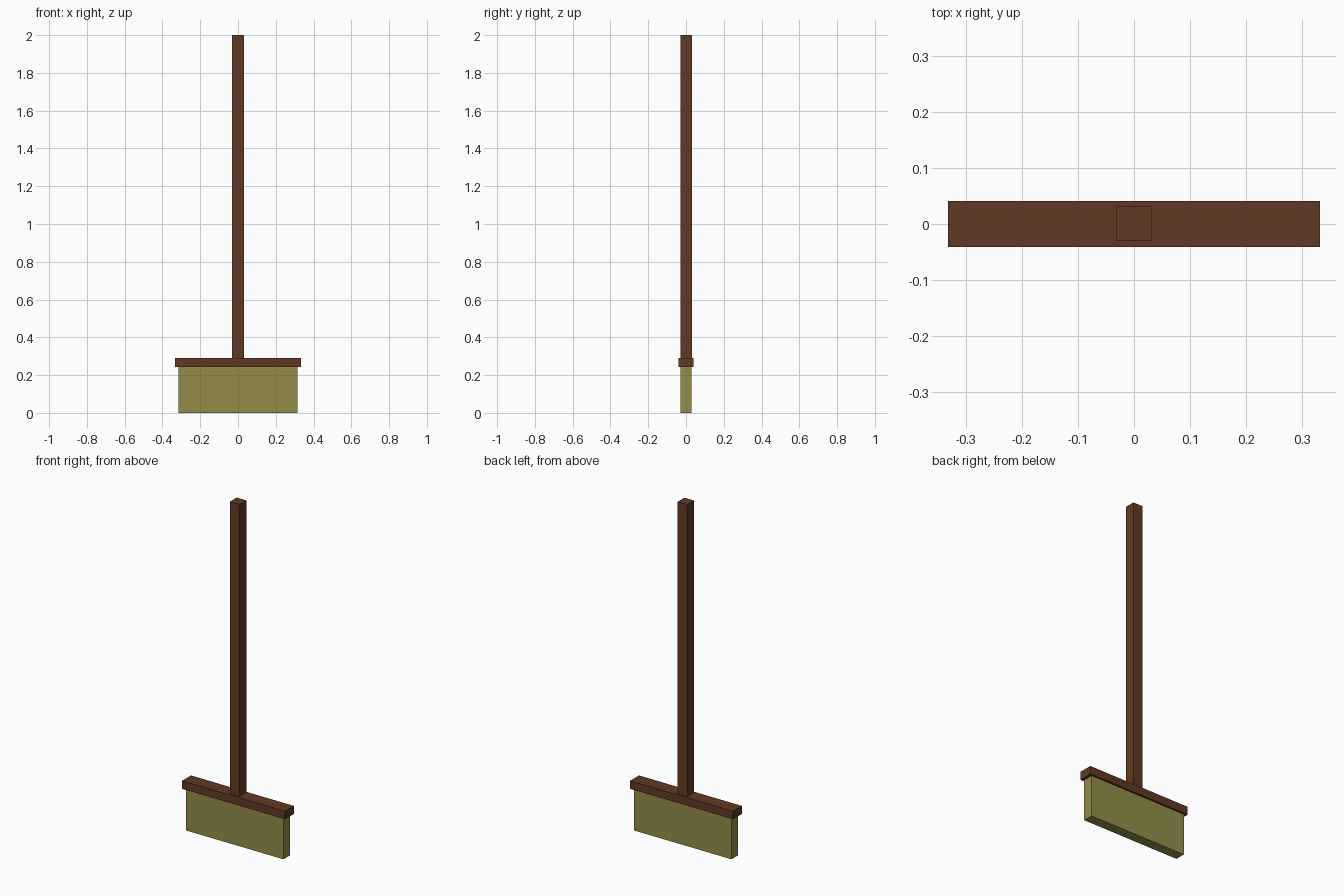
import bpy

if "Cube" in bpy.data.objects:
    bpy.data.objects.remove(bpy.data.objects["Cube"])


def material(name, rgb):
    m = bpy.data.materials.new(name)
    m.diffuse_color = (*rgb, 1.0)
    m.use_nodes = True
    m.node_tree.nodes["Principled BSDF"].inputs["Base Color"].default_value = m.diffuse_color
    return m


def box(name, lo, hi, mat):
    """Axis-aligned box between two corners."""
    size = [h - l for l, h in zip(lo, hi)]
    bpy.ops.mesh.primitive_cube_add(size=1, location=[(l + h) / 2 for l, h in zip(lo, hi)])
    ob = bpy.context.object
    ob.name = name
    ob.scale = size
    bpy.ops.object.transform_apply(location=False, rotation=False, scale=True)
    ob.data.materials.append(mat)
    return ob


wood = material("dark brown wood", (0.117, 0.042, 0.017))
straw = material("olive straw", (0.292, 0.270, 0.067))

# Bristle block standing on the floor
box("bristles", (-0.315, -0.03, 0.0), (0.315, 0.03, 0.243), straw)
# Wooden head that overhangs the bristles
box("broom_head", (-0.333, -0.041, 0.243), (0.333, 0.041, 0.29), wood)
# Long square handle
box("handle", (-0.031, -0.03, 0.29), (0.031, 0.032, 2.0), wood)
